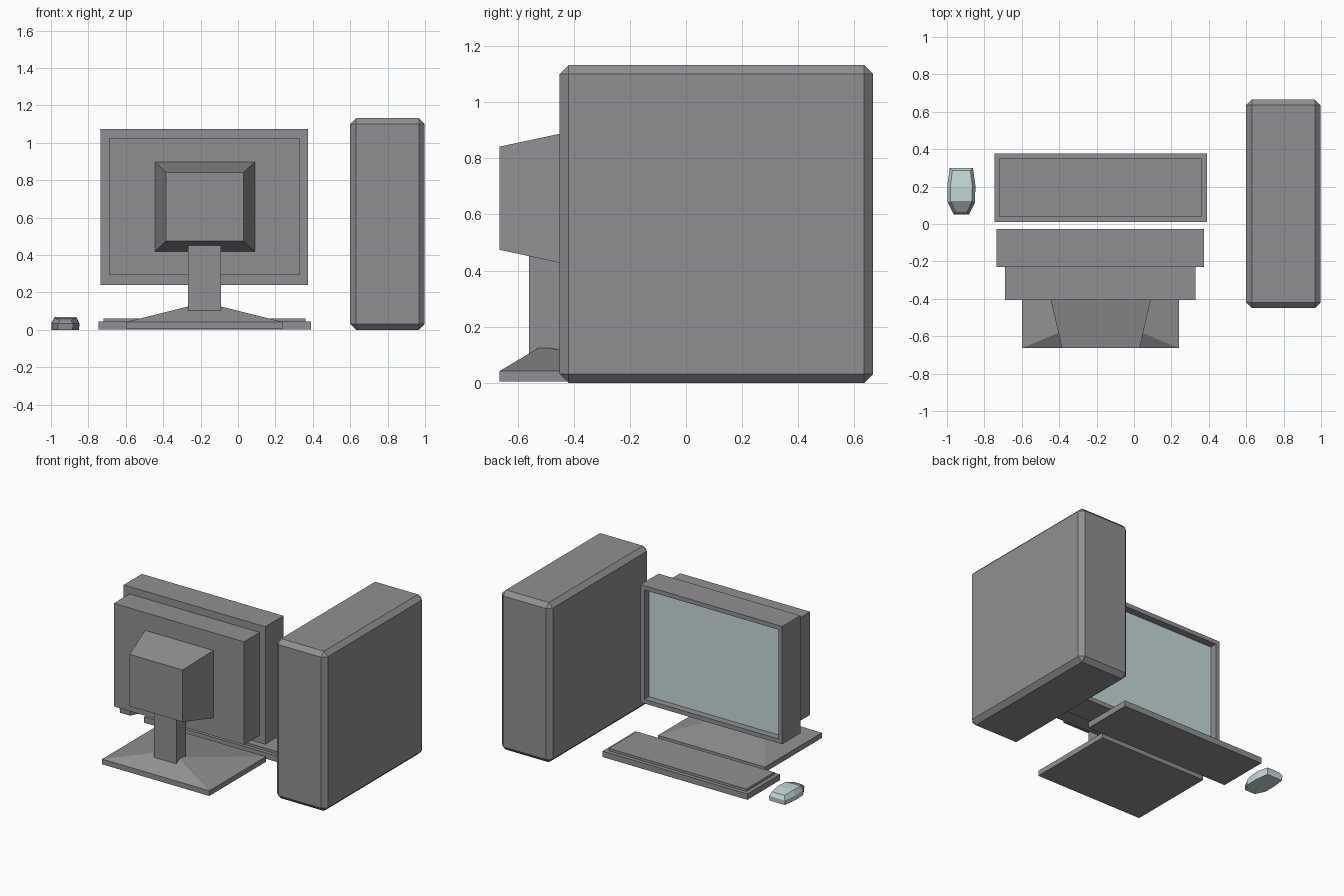
import bpy
import bmesh

if "Cube" in bpy.data.objects:
    bpy.data.objects.remove(bpy.data.objects["Cube"])


def material(name, rgb):
    m = bpy.data.materials.new(name)
    m.diffuse_color = (*rgb, 1)
    m.use_nodes = True
    m.node_tree.nodes["Principled BSDF"].inputs["Base Color"].default_value = m.diffuse_color
    return m


GREY = material("case_grey", (0.28, 0.28, 0.295))
TEAL = material("pale_teal", (0.57, 0.70, 0.71))


def finish(name, bm):
    bmesh.ops.recalc_face_normals(bm, faces=bm.faces)
    me = bpy.data.meshes.new(name)
    bm.to_mesh(me)
    bm.free()
    me.materials.append(GREY)
    me.materials.append(TEAL)
    ob = bpy.data.objects.new(name, me)
    bpy.context.collection.objects.link(ob)
    return ob


def loft(rings, caps=True):
    """Skin between closed rings of equal point count."""
    bm = bmesh.new()
    rows = [[bm.verts.new(p) for p in r] for r in rings]
    n = len(rows[0])
    for a, b in zip(rows, rows[1:]):
        for i in range(n):
            j = (i + 1) % n
            bm.faces.new((a[i], a[j], b[j], b[i]))
    if caps:
        bm.faces.new(rows[0])
        bm.faces.new(rows[-1])
    return bm, rows


def rect_z(x0, x1, y0, y1, z):
    return [(x0, y0, z), (x1, y0, z), (x1, y1, z), (x0, y1, z)]


def rect_y(x0, x1, z0, z1, y):
    return [(x0, y, z0), (x1, y, z0), (x1, y, z1), (x0, y, z1)]


def box(name, x0, x1, y0, y1, z0, z1):
    bm, _ = loft([rect_z(x0, x1, y0, y1, z0), rect_z(x0, x1, y0, y1, z1)])
    return finish(name, bm)


# Computer tower with chamfered edges
tower = box("tower_case", 0.60, 0.998, -0.45, 0.666, 0.0, 1.132)
bev = tower.modifiers.new("chamfer", 'BEVEL')
bev.width = 0.031
bev.segments = 1

# Monitor: frustum hump, rear body, bezel and recessed screen facing +y
X0, X1, Z0, Z1 = -0.735, 0.375, 0.24, 1.075
s, b = 0.045, 0.03
bm, _ = loft([
    rect_y(-0.385, 0.03, 0.474, 0.842, -0.664),
    rect_y(-0.445, 0.09, 0.418, 0.897, -0.405),
    rect_y(X0 + s, X1 - s, Z0 + 0.052, Z1 - 0.052, -0.405),
    rect_y(X0 + s, X1 - s, Z0 + 0.052, Z1 - 0.052, -0.23),
    rect_y(X0, X1, Z0, Z1, -0.23),
    rect_y(X0, X1, Z0, Z1, -0.027),
    rect_y(X0 + b, X1 - b, Z0 + b, Z1 - b, -0.027),
    rect_y(X0 + b, X1 - b, Z0 + b, Z1 - b, -0.077),
])
bm.faces.ensure_lookup_table()
bm.faces[-1].material_index = 1  # screen
finish("monitor", bm)

# Monitor stand: sloped foot and neck
bm, _ = loft([
    rect_z(-0.60, 0.24, -0.664, -0.028, 0.005),
    rect_z(-0.60, 0.24, -0.664, -0.028, 0.042),
    rect_z(-0.268, -0.092, -0.525, -0.49, 0.125),
])
finish("stand_foot", bm)
box("stand_neck", -0.268, -0.092, -0.56, -0.45, 0.09, 0.46)

# Keyboard: tray with raised key block
bm, _ = loft([
    rect_z(-0.745, 0.39, 0.012, 0.377, 0.003),
    rect_z(-0.745, 0.39, 0.012, 0.377, 0.045),
    rect_z(-0.718, 0.36, 0.037, 0.35, 0.045),
    rect_z(-0.718, 0.36, 0.037, 0.35, 0.062),
])
finish("keyboard", bm)

# Mouse: lofted outline, mirrored across its own centre line
half = [(0.062, 0.125, 0.060), (0.075, 0.03, 0.068),
        (0.073, -0.06, 0.064), (0.040, -0.125, 0.050)]
outline = [(-x, y, z) for x, y, z in half] + half[::-1]
CX, CY = -0.923, 0.175


def mouse_ring(scale_x, scale_y, z=None):
    return [(CX + x * scale_x, CY + y * scale_y, h if z is None else z)
            for x, y, h in outline]


bm, rows = loft([mouse_ring(0.98, 0.98, 0.0), mouse_ring(1, 1, 0.034),
                 mouse_ring(0.78, 0.88)], caps=False)
bm.faces.new(rows[0])
top = rows[-1]
for i in range(3):
    bm.faces.new((top[i], top[i + 1], top[6 - i], top[7 - i]))
for f in bm.faces:
    # grey nose, teal elsewhere
    f.material_index = 0 if f.calc_center_median().y < CY - 0.07 else 1
finish("mouse", bm)
